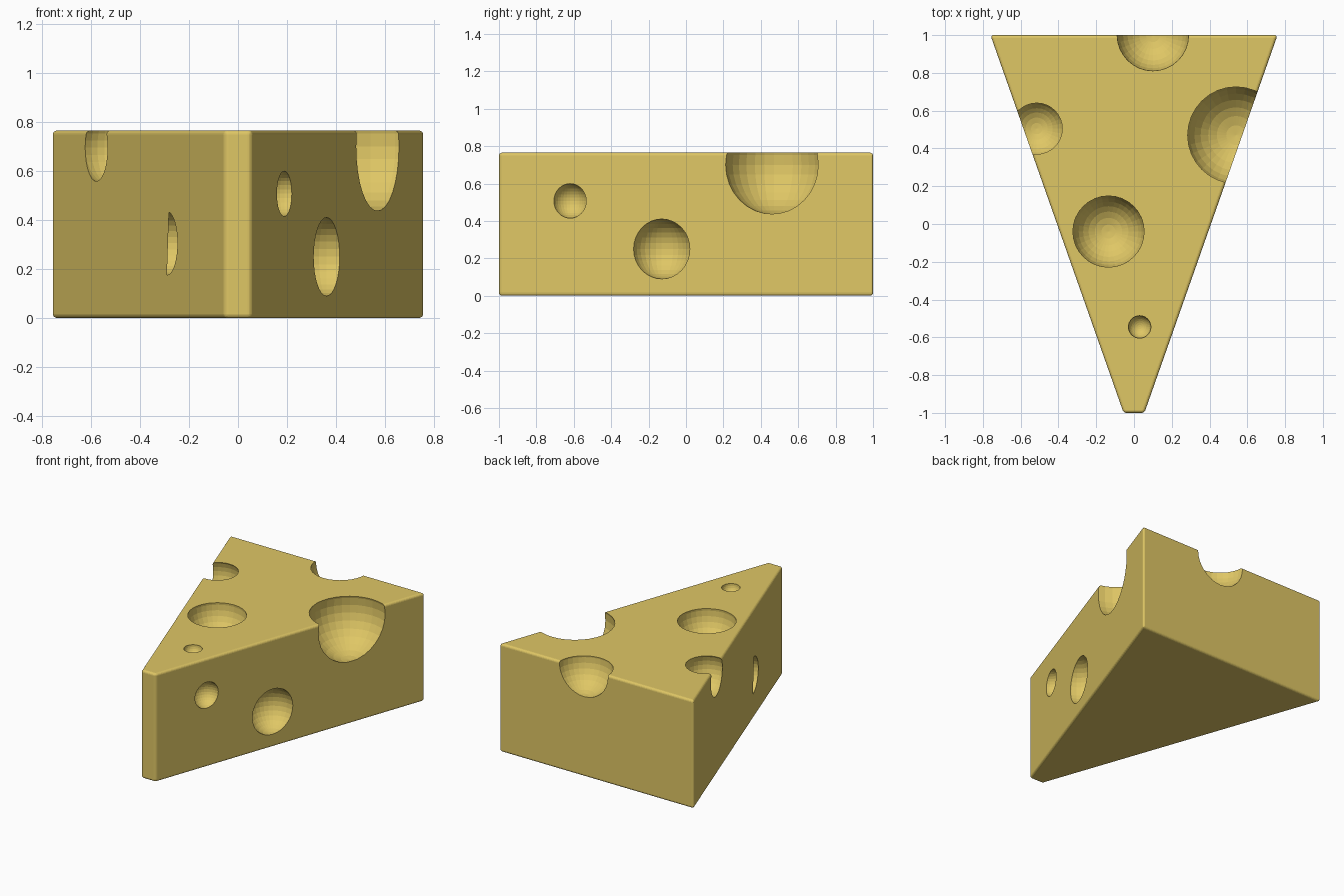
import bpy
import bmesh
from mathutils import Matrix

cube = bpy.data.objects.get("Cube")
if cube:
    bpy.data.objects.remove(cube, do_unlink=True)

HEIGHT = 0.765
TIP, BACK = 0.055, 0.76  # half widths at the front and the back

yellow = bpy.data.materials.new("cheese yellow")
yellow.use_nodes = True
colour = (0.74, 0.57, 0.13, 1)
yellow.diffuse_color = colour
yellow.node_tree.nodes["Principled BSDF"].inputs["Base Color"].default_value = colour


def add_object(name, bm):
    mesh = bpy.data.meshes.new(name)
    bm.to_mesh(mesh)
    bm.free()
    mesh.materials.append(yellow)
    obj = bpy.data.objects.new(name, mesh)
    bpy.context.collection.objects.link(obj)
    return obj


def wall_x(y):
    """Half width of the wedge at depth y."""
    return TIP + (BACK - TIP) * (y + 1) / 2


# Wedge body: extruded blunt triangle with finely rounded edges
bm = bmesh.new()
outline = [(-TIP, -1), (TIP, -1), (BACK, 1), (-BACK, 1)]
base = bm.faces.new([bm.verts.new((x, y, 0)) for x, y in outline])
top = bmesh.ops.extrude_face_region(bm, geom=[base])["geom"]
bmesh.ops.translate(bm, vec=(0, 0, HEIGHT),
                    verts=[v for v in top if isinstance(v, bmesh.types.BMVert)])
bmesh.ops.recalc_face_normals(bm, faces=bm.faces)
bmesh.ops.bevel(bm, geom=bm.edges[:], offset=0.016, segments=4,
                profile=0.5, affect='EDGES')
wedge = add_object("cheese_wedge", bm)

# Round holes: centre and radius
holes = [
    ((0.54, 0.47, 0.70), 0.265),              # large, top right edge
    ((-0.135, -0.04, 0.75), 0.19),            # top middle
    ((0.10, 1.0, 0.755), 0.19),               # top back edge
    ((-0.515, 0.505, 0.695), 0.153),          # top left edge
    ((0.03, -0.545, 0.76), 0.06),             # small, near the tip
    ((wall_x(-0.62), -0.62, 0.507), 0.092),   # small, right wall
    ((wall_x(-0.13), -0.13, 0.25), 0.16),     # right wall
    ((-wall_x(-0.333), -0.333, 0.305), 0.13),  # left wall
]
bm = bmesh.new()
for centre, radius in holes:
    bmesh.ops.create_uvsphere(bm, u_segments=32, v_segments=16, radius=radius,
                              matrix=Matrix.Translation(centre))
cutter = add_object("hole_cutter", bm)
cutter.hide_render = True

# Cut the holes, then discard the cutter
cut = wedge.modifiers.new("holes", 'BOOLEAN')
cut.operation = 'DIFFERENCE'
cut.solver = 'EXACT'
cut.object = cutter
bpy.context.view_layer.objects.active = wedge
wedge.select_set(True)
bpy.ops.object.modifier_apply(modifier=cut.name)
bpy.data.objects.remove(cutter, do_unlink=True)
